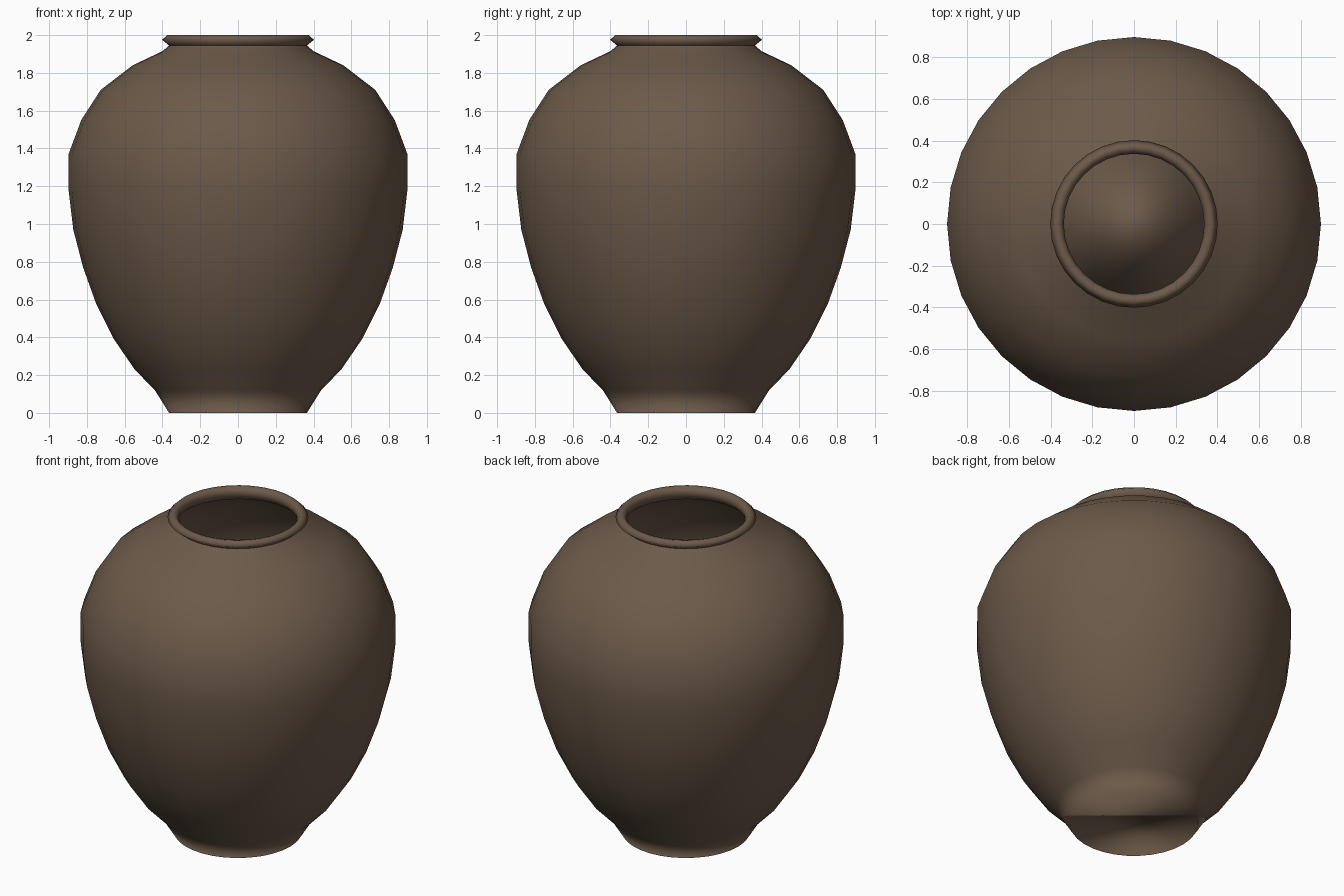
import bpy, bmesh, math

if "Cube" in bpy.data.objects:
    bpy.data.objects.remove(bpy.data.objects["Cube"])

SIDES = 32

clay = bpy.data.materials.new("brown clay")
clay.diffuse_color = (0.150, 0.102, 0.067, 1.0)
clay.use_nodes = True
clay.node_tree.nodes["Principled BSDF"].inputs["Base Color"].default_value = clay.diffuse_color


def lathe(name, profile, floor=False):
    """Spin an (r, z) profile round the z axis into a smooth shell."""
    bm = bmesh.new()
    rings = []
    for r, z in profile:
        rings.append([bm.verts.new((r * math.cos(2 * math.pi * j / SIDES),
                                    r * math.sin(2 * math.pi * j / SIDES), z))
                      for j in range(SIDES)])
    for low, high in zip(rings, rings[1:]):
        for j in range(SIDES):
            k = (j + 1) % SIDES
            bm.faces.new((low[j], low[k], high[k], high[j]))
    if floor:
        bm.faces.new(rings[0])
    for f in bm.faces:
        f.smooth = True
    mesh = bpy.data.meshes.new(name)
    bm.to_mesh(mesh)
    bm.free()
    mesh.materials.append(clay)
    obj = bpy.data.objects.new(name, mesh)
    bpy.context.collection.objects.link(obj)
    return obj


# Foot, belly and shoulder, closed by a flat floor
lathe("jar_body", [
    (0.365, 0.0), (0.44, 0.12), (0.547, 0.23), (0.66, 0.395),
    (0.75, 0.575), (0.82, 0.77), (0.872, 0.97), (0.897, 1.18),
    (0.897, 1.37), (0.83, 1.55), (0.727, 1.71), (0.558, 1.84),
    (0.40, 1.915), (0.365, 1.945)], floor=True)

# Rolled lip round the mouth, turned down inside the neck
lathe("rolled_lip", [
    (0.365, 1.945), (0.402, 1.975), (0.375, 2.0), (0.352, 1.995),
    (0.337, 1.972), (0.343, 1.94), (0.37, 1.915)])
